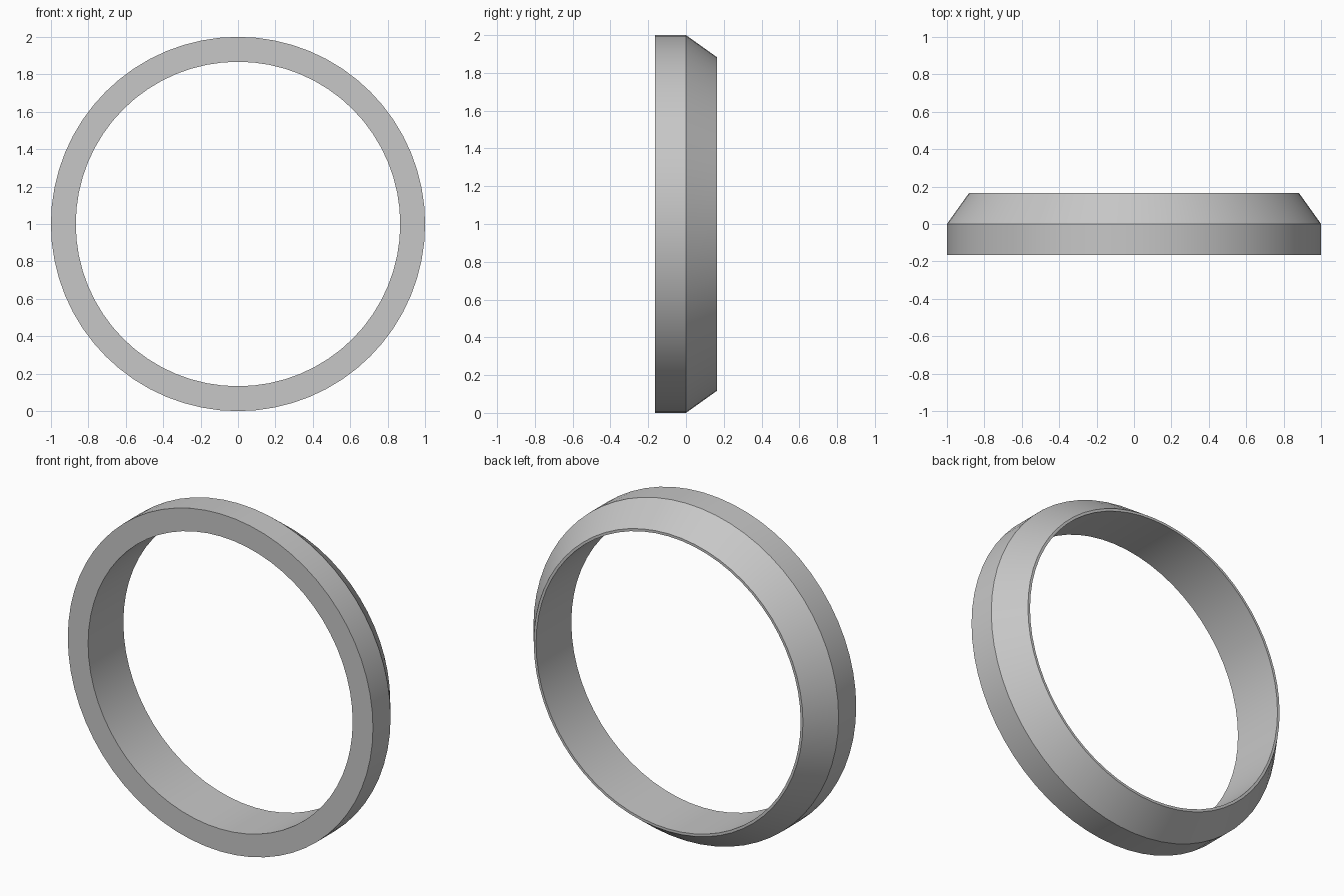
import bpy
import bmesh
from math import cos, sin, pi, radians

cube = bpy.data.objects.get("Cube")
if cube:
    bpy.data.objects.remove(cube, do_unlink=True)

# Plain grey material
grey = bpy.data.materials.new("plain_grey")
grey.use_nodes = True
colour = (0.57, 0.57, 0.57, 1)
grey.diffuse_color = colour
grey.node_tree.nodes["Principled BSDF"].inputs["Base Color"].default_value = colour

# Ring cross-section as (radius, y): flat front, straight rim, chamfered back
PROFILE = [(0.867, -0.165), (1, -0.165), (1, 0), (0.882, 0.165), (0.867, 0.165)]
SEGMENTS = 64


def revolve(name, profile, segments, centre_z):
    """Turn a closed profile around the y axis."""
    bm = bmesh.new()
    rings = []
    for i in range(segments):
        a = 2 * pi * i / segments
        rings.append([bm.verts.new((r * cos(a), y, centre_z + r * sin(a)))
                      for r, y in profile])
    for i, ring in enumerate(rings):
        following = rings[(i + 1) % segments]
        for j in range(len(profile)):
            k = (j + 1) % len(profile)
            bm.faces.new((ring[j], ring[k], following[k], following[j]))
    bmesh.ops.recalc_face_normals(bm, faces=bm.faces)
    mesh = bpy.data.meshes.new(name)
    bm.to_mesh(mesh)
    bm.free()
    obj = bpy.data.objects.new(name, mesh)
    bpy.context.collection.objects.link(obj)
    return obj


# Chamfered ring
ring = revolve("chamfered_ring", PROFILE, SEGMENTS, 1)
ring.data.materials.append(grey)
bpy.ops.object.select_all(action='DESELECT')
ring.select_set(True)
bpy.context.view_layer.objects.active = ring
bpy.ops.object.shade_smooth_by_angle(angle=radians(25))
